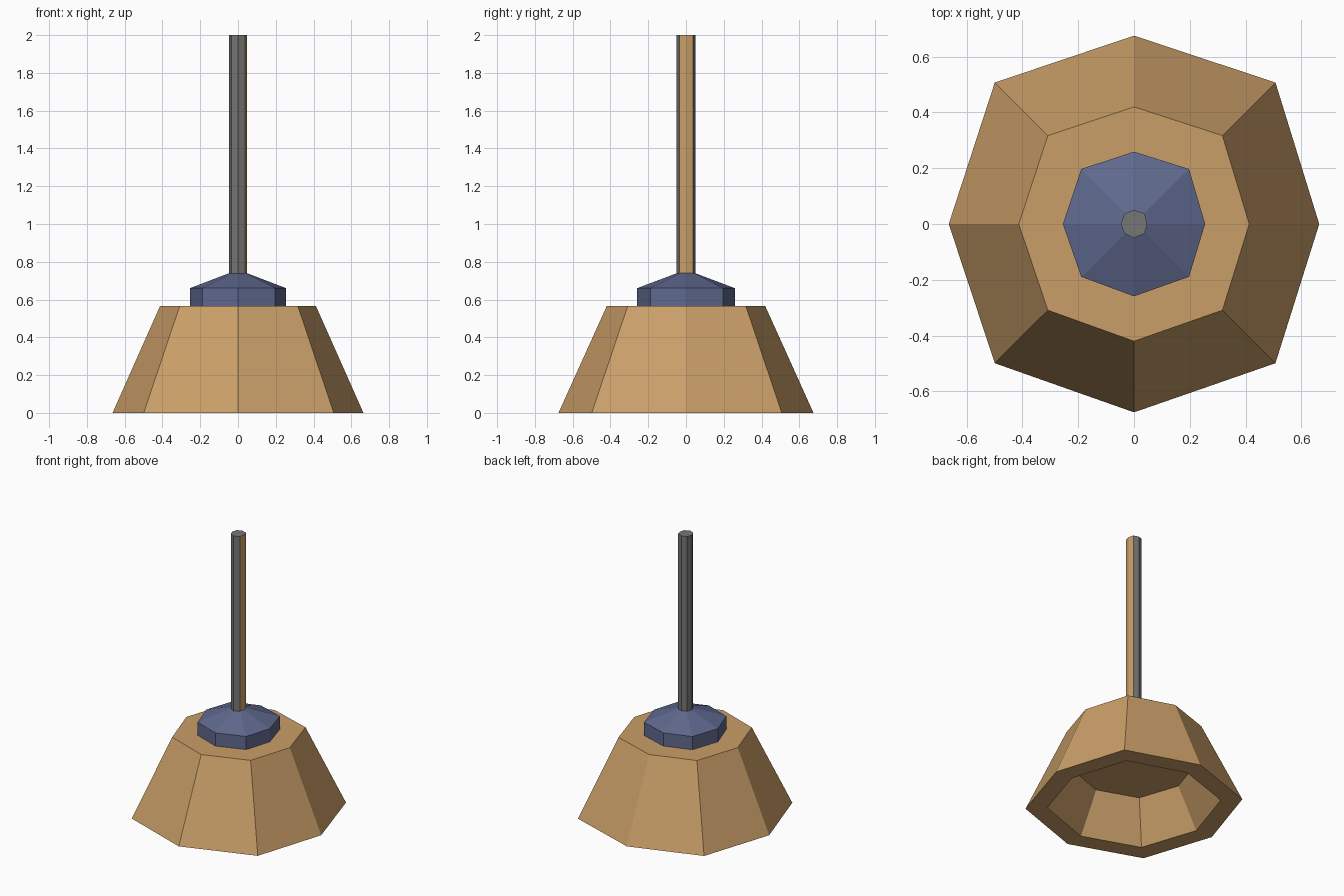
import bpy, math

if "Cube" in bpy.data.objects:
    bpy.data.objects.remove(bpy.data.objects["Cube"])


def material(name, rgb):
    m = bpy.data.materials.new(name)
    m.diffuse_color = (*rgb, 1)
    m.use_nodes = True
    m.node_tree.nodes["Principled BSDF"].inputs["Base Color"].default_value = m.diffuse_color
    return m


TAN = material("tan", (0.59, 0.345, 0.14))
BLUE = material("slate blue", (0.115, 0.14, 0.27))
GREY = material("grey", (0.18, 0.18, 0.18))


def octagon(rx, ry, diag, z, off=0.004):
    # eight corners: four on the axes, four on the diagonals
    pts = []
    for i in range(8):
        a = i * math.pi / 4
        c, s = math.cos(a), math.sin(a)
        if i % 2:
            pts.append((math.copysign(diag, c) + off, math.copysign(diag, s) + off, z))
        else:
            pts.append((rx * c, ry * s, z))
    return pts


def loft(name, rings, mats, rule=None):
    # join rings with quads and cap both ends
    verts = [p for r in rings for p in r]
    faces = [tuple(reversed(range(8)))]
    for k in range(len(rings) - 1):
        for i in range(8):
            j = (i + 1) % 8
            faces.append((k * 8 + i, k * 8 + j, k * 8 + 8 + j, k * 8 + 8 + i))
    n = (len(rings) - 1) * 8
    faces.append(tuple(range(n, n + 8)))
    me = bpy.data.meshes.new(name)
    me.from_pydata(verts, [], faces)
    for m in mats:
        me.materials.append(m)
    me.update()
    if rule:
        for f in me.polygons:
            f.material_index = rule(f)
    ob = bpy.data.objects.new(name, me)
    bpy.context.collection.objects.link(ob)
    return ob


def cup_ring(k, z):
    return octagon(0.664 * k, 0.675 * k, 0.503 * k, z)


# hollow cup: inner ceiling, inner wall, rim, outer wall, top
loft("cup", [cup_ring(0.57, 0.28), cup_ring(0.80, 0), cup_ring(1, 0),
             cup_ring(0.622, 0.565)], [TAN])

# collar with a sloped top
loft("collar", [cup_ring(0.384, 0.565), cup_ring(0.384, 0.66),
                cup_ring(0.07, 0.74)], [BLUE])

# handle: grey, with the two faces towards +x in tan
loft("handle", [octagon(0.047, 0.05, 0.036, 0.72, 0.002),
                octagon(0.047, 0.05, 0.036, 2.0, 0.002)], [GREY, TAN],
     lambda f: 1 if f.normal.x > 0.8 else 0)
